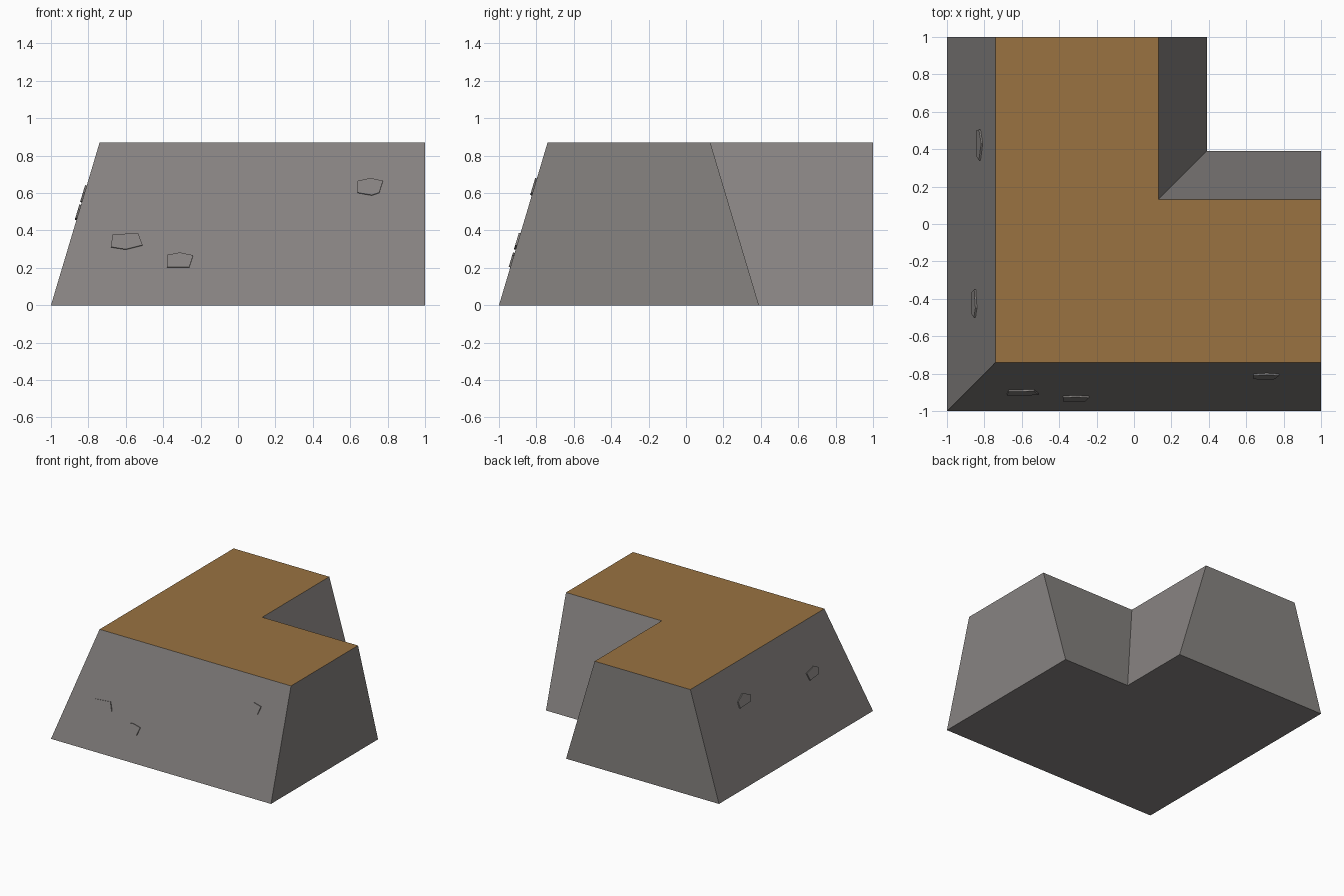
import bpy, bmesh
from mathutils import Vector

if "Cube" in bpy.data.objects:
    bpy.data.objects.remove(bpy.data.objects["Cube"])

H = 0.87      # height of the block
INSET = 0.26  # how far the sloped walls lean in


def material(name, rgb):
    m = bpy.data.materials.new(name)
    m.diffuse_color = (*rgb, 1)
    m.use_nodes = True
    m.node_tree.nodes["Principled BSDF"].inputs["Base Color"].default_value = m.diffuse_color
    return m


STONE = material("grey rock", (0.245, 0.23, 0.222))
EARTH = material("brown earth", (0.32, 0.17, 0.053))


def prism(name, lower, upper, mats):
    """Closed solid between two matching outlines."""
    bm = bmesh.new()
    a = [bm.verts.new(p) for p in lower]
    b = [bm.verts.new(p) for p in upper]
    n = len(a)
    bm.faces.new(a[::-1])
    bm.faces.new(b)
    for i in range(n):
        j = (i + 1) % n
        bm.faces.new((a[i], a[j], b[j], b[i]))
    bmesh.ops.recalc_face_normals(bm, faces=bm.faces)
    if len(mats) > 1:  # upward faces take the second colour
        for f in bm.faces:
            f.material_index = int(f.normal.z > 0.9)
    me = bpy.data.meshes.new(name)
    bm.to_mesh(me)
    bm.free()
    for m in mats:
        me.materials.append(m)
    ob = bpy.data.objects.new(name, me)
    bpy.context.collection.objects.link(ob)
    return ob


# L-shaped cliff block: outer and inner-corner walls slope, end walls are upright
def outline(o, c, z):
    return [(o, o, z), (1, o, z), (1, c, z), (c, c, z), (c, 1, z), (o, 1, z)]


prism("cliff_block", outline(-1, 0.39, 0), outline(-1 + INSET, 0.39 - INSET, H), [STONE, EARTH])


# Shallow rock plates lying on the sloped walls, drawn as (along wall, height)
def plate(name, pts, left=False, thick=0.009):
    slope = INSET / H
    normal = Vector((0, -1, slope)).normalized() * thick
    base = [Vector((u, -1 + slope * z, z)) for u, z in pts]
    low = [p - normal * 0.3 for p in base]
    high = [p + normal for p in base]
    if left:  # swap axes to lie on the left wall
        low, high = ([p.yxz for p in ring] for ring in (low, high))
    prism(name, low, high, [STONE])


plate("front_rock_1", [(-.68, .31), (-.60, .297), (-.51, .32), (-.535, .385), (-.67, .375)])
plate("front_rock_2", [(-.38, .203), (-.26, .203), (-.24, .265), (-.31, .28), (-.38, .267)])
plate("front_rock_3", [(.64, .60), (.715, .587), (.755, .60), (.775, .663), (.71, .678), (.64, .663)])
plate("left_rock_1", [(.505, .60), (.43, .64), (.34, .60), (.36, .555), (.50, .55)], left=True)
plate("left_rock_2", [(-.35, .515), (-.45, .537), (-.50, .51), (-.48, .465), (-.37, .455)], left=True)
